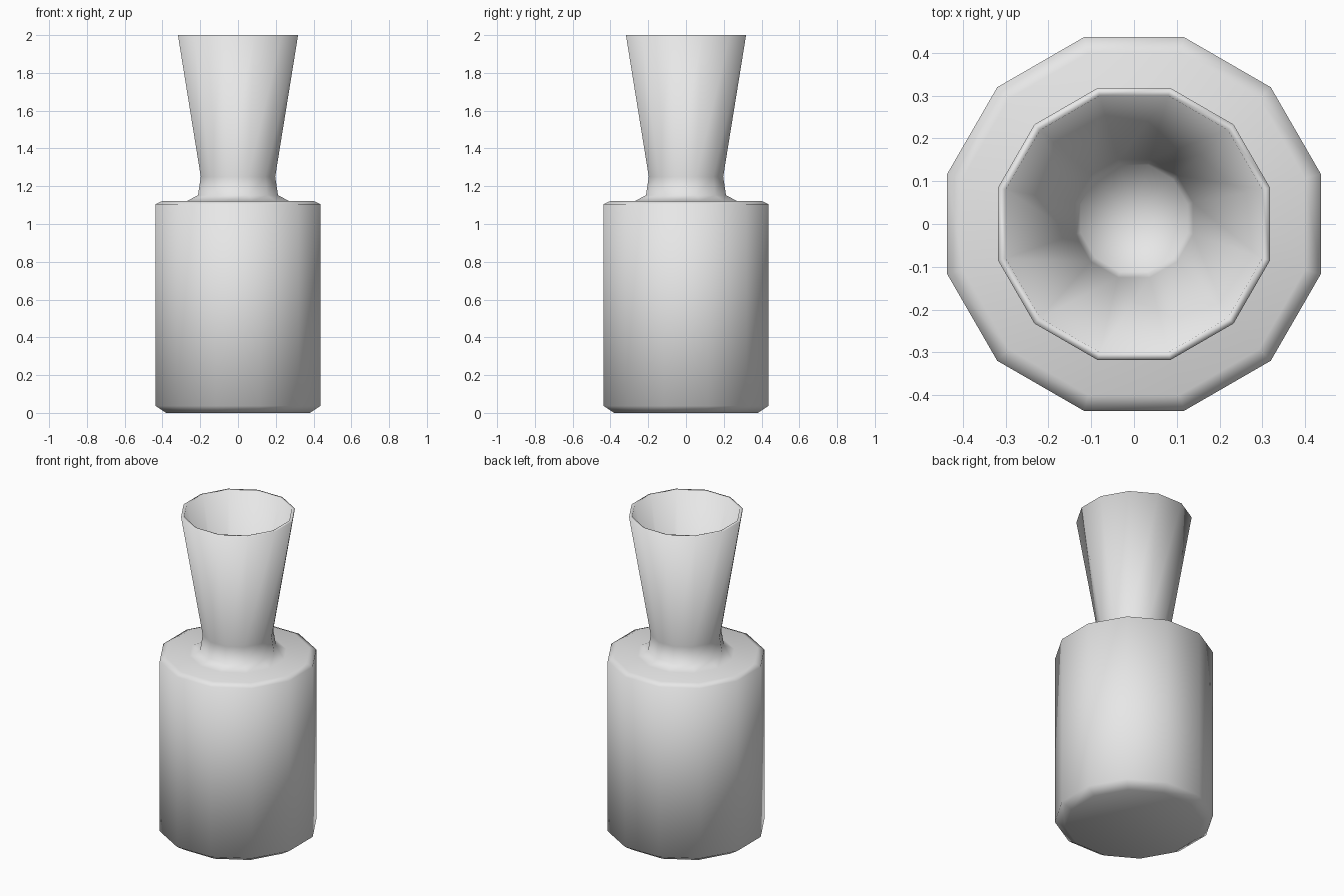
import bpy, bmesh
from math import sin, cos, radians

cube = bpy.data.objects.get("Cube")
if cube:
    bpy.data.objects.remove(cube, do_unlink=True)

SIDES = 12
grey = bpy.data.materials.new("light_grey")
grey.use_nodes = True
color = (0.8, 0.8, 0.8, 1)
grey.diffuse_color = color
grey.node_tree.nodes["Principled BSDF"].inputs["Base Color"].default_value = color

# Half-width and height of each ring, from the base up, over the rim and down inside
body = [(0.38, 0), (0.437, 0.037), (0.437, 1.105), (0.4, 1.122)]
neck = [(0.27, 1.122), (0.212, 1.152), (0.197, 1.25)]
funnel = [(0.318, 2.0), (0.3, 2.0)]
inside = [(0.138, 1.25), (0.125, 1.19)]


def add_ring(bm, half_width, z, shift=0):
    radius = half_width / cos(radians(15))
    angles = [radians(15 + 360 / SIDES * i) for i in range(SIDES)]
    return [bm.verts.new((radius * cos(a), radius * sin(a) + shift, z)) for a in angles]


bm = bmesh.new()
rings = [add_ring(bm, *p) for p in body + neck + funnel]
rings += [add_ring(bm, *p, shift=0.013) for p in inside]

# Walls between neighbouring rings
for low, high in zip(rings, rings[1:]):
    for i in range(SIDES):
        j = (i + 1) % SIDES
        bm.faces.new((low[i], low[j], high[j], high[i]))

# Flat base and dished floor of the funnel
bm.faces.new(rings[0][::-1])
centre = bm.verts.new((0, 0.013, 1.16))
for i in range(SIDES):
    bm.faces.new((rings[-1][i], rings[-1][(i + 1) % SIDES], centre))

bmesh.ops.recalc_face_normals(bm, faces=bm.faces)
for face in bm.faces:
    face.smooth = True

mesh = bpy.data.meshes.new("funnel_bottle")
bm.to_mesh(mesh)
bm.free()
mesh.materials.append(grey)
bottle = bpy.data.objects.new("funnel_bottle", mesh)
bpy.context.collection.objects.link(bottle)
